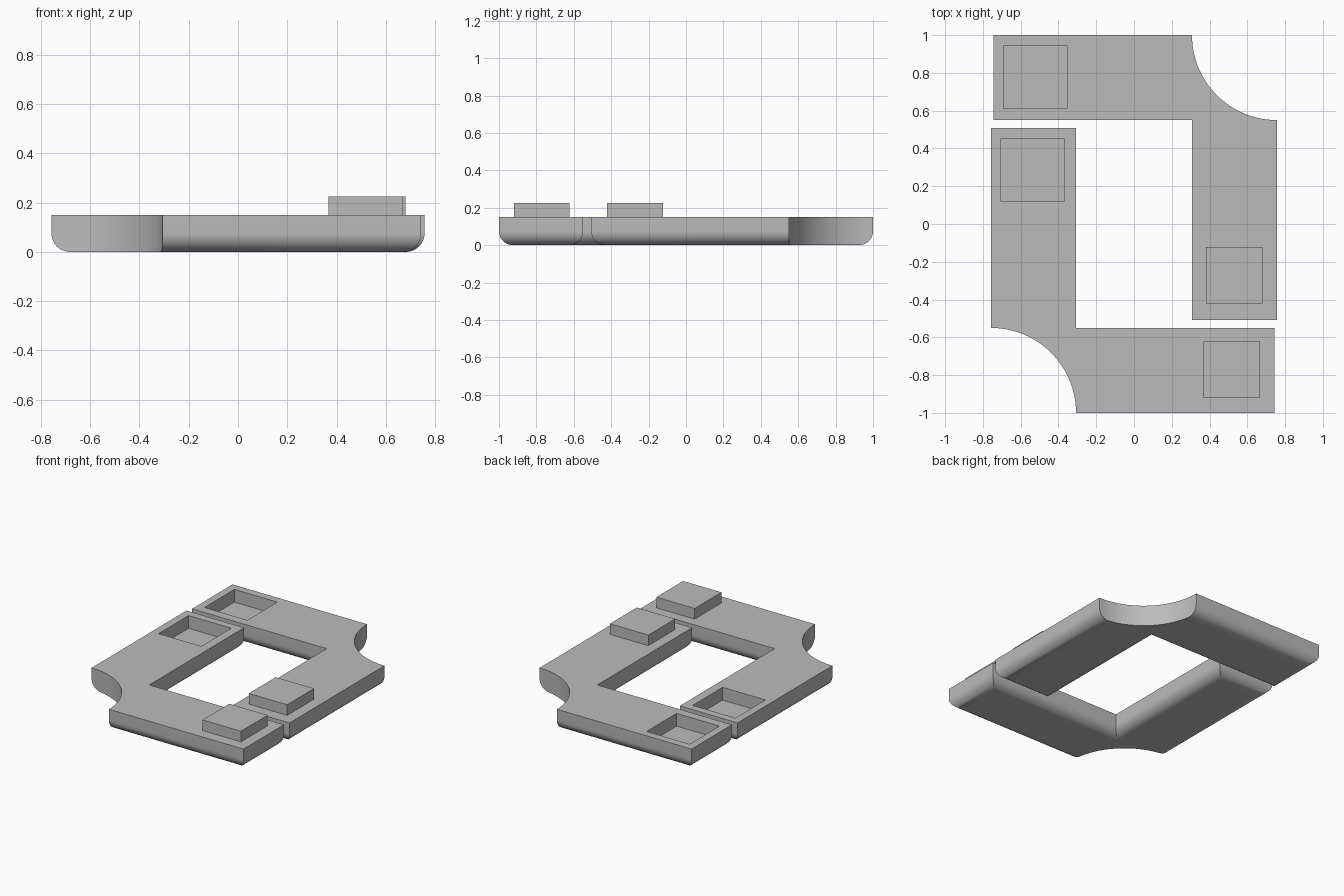
import bpy
import bmesh
import math
from mathutils import Vector

cube = bpy.data.objects.get("Cube")
if cube:
    bpy.data.objects.remove(cube, do_unlink=True)

HEIGHT, FILLET, ARM = 0.15, 0.075, 0.45
X, Y = 0.757, 1.0              # outer extents of the frame
END_X, END_Y = 0.743, 0.507    # free ends of the two arms

grey = bpy.data.materials.new("plain grey")
grey.use_nodes = True
grey.diffuse_color = (0.5, 0.5, 0.5, 1)
grey.node_tree.nodes["Principled BSDF"].inputs["Base Color"].default_value = (0.5, 0.5, 0.5, 1)


def make_object(name, bm):
    bmesh.ops.recalc_face_normals(bm, faces=bm.faces)
    mesh = bpy.data.meshes.new(name)
    bm.to_mesh(mesh)
    bm.free()
    obj = bpy.data.objects.new(name, mesh)
    bpy.context.collection.objects.link(obj)
    mesh.materials.append(grey)
    return obj


def inset(points, amount):
    """Move every side of a counter-clockwise outline inward, with mitred corners."""
    result = []
    for i, p in enumerate(points):
        a = (p - points[i - 1]).normalized()
        b = (points[(i + 1) % len(points)] - p).normalized()
        result.append(p + amount * (Vector((-a.y, a.x)) + Vector((-b.y, b.x))))
    return result


def box(name, x0, x1, y0, y1, z0, z1):
    bm = bmesh.new()
    bmesh.ops.create_cube(bm, size=1)
    for v in bm.verts:
        v.co = ((x0 + x1) / 2 + v.co.x * (x1 - x0),
                (y0 + y1) / 2 + v.co.y * (y1 - y0),
                (z0 + z1) / 2 + v.co.z * (z1 - z0))
    return make_object(name, bm)


def corner_piece(name, sign):
    """L-shaped body with rounded lower edges; sign -1 turns it half a turn."""
    outline = [Vector(p) * sign for p in (
        (-X, -Y), (END_X, -Y), (END_X, ARM - Y),
        (ARM - X, ARM - Y), (ARM - X, END_Y), (-X, END_Y))]
    bm = bmesh.new()
    steps = 12
    layers = []
    for i in range(steps + 1):
        angle = math.pi / 2 * i / steps
        layers.append((FILLET * (1 - math.sin(angle)), FILLET * (1 - math.cos(angle))))
    layers.append((0, HEIGHT))
    rings = [[bm.verts.new((p.x, p.y, z)) for p in inset(outline, amount)]
             for amount, z in layers]
    bm.faces.new(rings[0][::-1])
    bm.faces.new(rings[-1])
    for low, high in zip(rings, rings[1:]):
        for i in range(len(low)):
            j = (i + 1) % len(low)
            bm.faces.new((low[i], low[j], high[j], high[i]))
    return make_object(name, bm)


def scoop(name, sign):
    """Upright cylinder that hollows the outer corner."""
    bm = bmesh.new()
    bmesh.ops.create_cone(bm, cap_ends=True, segments=128, radius1=ARM, radius2=ARM, depth=1)
    bmesh.ops.translate(bm, verts=bm.verts, vec=(-X * sign, -Y * sign, 0))
    return make_object(name, bm)


def cut(target, cutter):
    mod = target.modifiers.new(cutter.name, 'BOOLEAN')
    mod.operation, mod.solver, mod.object = 'DIFFERENCE', 'EXACT', cutter
    cutter.hide_render = True
    cutter.hide_viewport = True


front_piece = corner_piece("front_corner_piece", 1)
back_piece = corner_piece("back_corner_piece", -1)

# Hollowed outer corners and square sockets
SOCKET_Z = HEIGHT - 0.09
cuts = [
    (front_piece, scoop("front_scoop_cutter", 1)),
    (back_piece, scoop("back_scoop_cutter", -1)),
    (front_piece, box("front_socket_cutter", -0.703, -0.37, 0.12, 0.453, SOCKET_Z, 0.3)),
    (back_piece, box("back_socket_cutter", -0.69, -0.355, 0.612, 0.945, SOCKET_Z, 0.3)),
]
for target, cutter in cuts:
    cut(target, cutter)

# Apply the cuts, then remove the helpers
bpy.context.view_layer.update()
depsgraph = bpy.context.evaluated_depsgraph_get()
for piece in (front_piece, back_piece):
    result = bpy.data.meshes.new_from_object(piece.evaluated_get(depsgraph))
    piece.modifiers.clear()
    piece.data = result
for _, cutter in cuts:
    bpy.data.objects.remove(cutter, do_unlink=True)

# Square pegs
PEG_TOP = HEIGHT + 0.075
box("front_peg", 0.368, 0.667, -0.92, -0.622, HEIGHT - 0.01, PEG_TOP)
box("back_peg", 0.38, 0.679, -0.422, -0.123, HEIGHT - 0.01, PEG_TOP)

# Smooth fillets and scoops, crisp edges elsewhere
bpy.ops.object.select_all(action='DESELECT')
for piece in (front_piece, back_piece):
    piece.select_set(True)
bpy.context.view_layer.objects.active = front_piece
bpy.ops.object.shade_smooth_by_angle(angle=math.radians(30))
